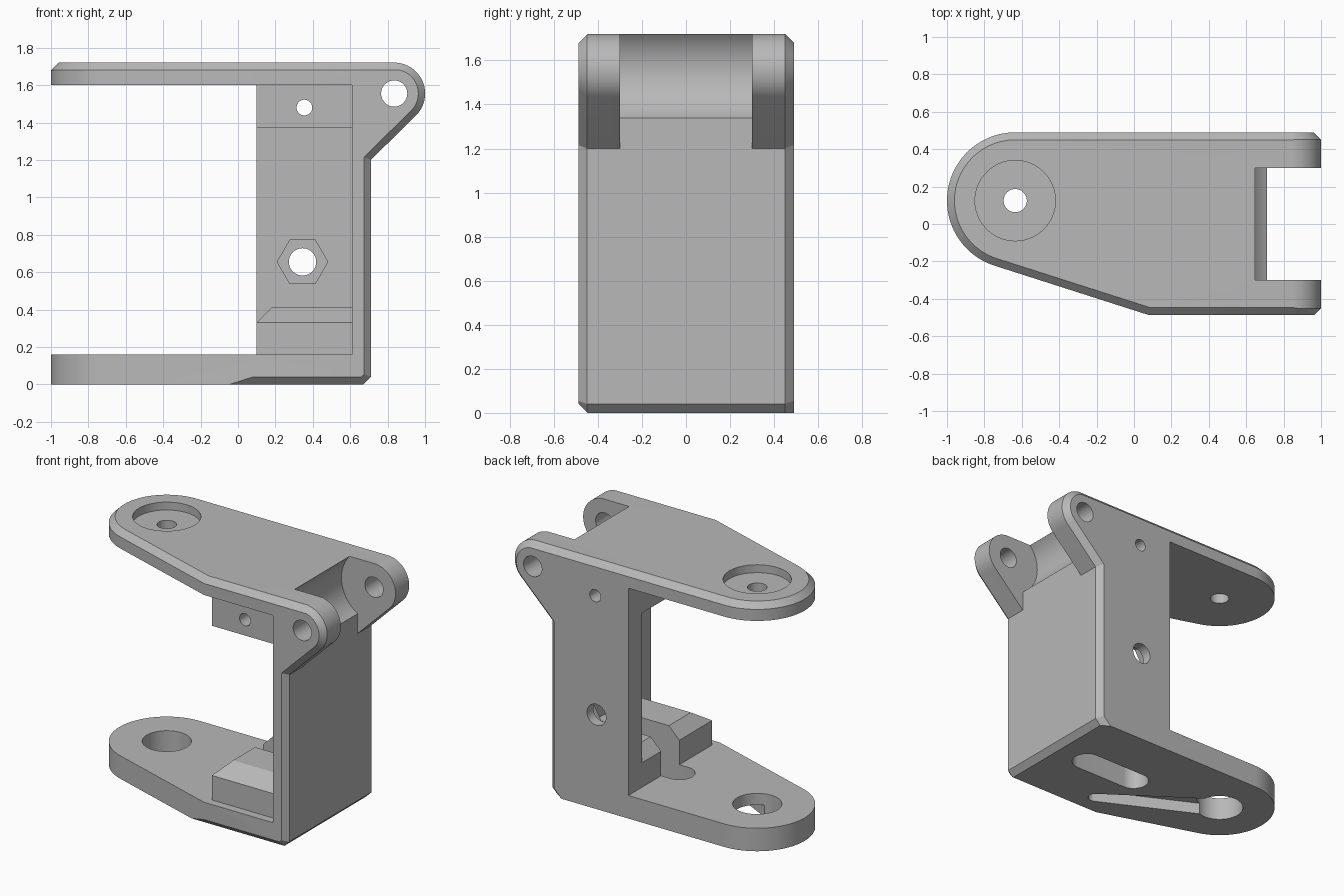
import bpy, bmesh, math
from mathutils import Vector

cube = bpy.data.objects.get("Cube")
if cube:
    bpy.data.objects.remove(cube, do_unlink=True)

gray = bpy.data.materials.new("plain_gray")
gray.use_nodes = True
gray.diffuse_color = (0.48, 0.48, 0.48, 1)
gray.node_tree.nodes["Principled BSDF"].inputs["Base Color"].default_value = (0.48, 0.48, 0.48, 1)

PLACE = {
    "x": lambda u, v, h: (h, u, v),
    "y": lambda u, v, h: (u, h, v),
    "z": lambda u, v, h: (u, v, h),
}


def arc(cx, cy, r, start, end, n=32):
    angles = [math.radians(start + (end - start) * i / n) for i in range(n + 1)]
    return [(cx + r * math.cos(a), cy + r * math.sin(a)) for a in angles]


def circle(cx, cy, r, n=64):
    return arc(cx, cy, r, 0, 360, n)[:-1]


def inset(points, d):
    """Mitred inward offset of a counter-clockwise outline."""
    if d == 0:
        return points
    result = []
    for i, p in enumerate(points):
        p = Vector(p)
        a = (p - Vector(points[i - 1])).normalized()
        b = (Vector(points[(i + 1) % len(points)]) - p).normalized()
        na, nb = Vector((-a.y, a.x)), Vector((-b.y, b.x))
        result.append(tuple(p + (na + nb) * d / (1 + na.dot(nb))))
    return result


def prism(name, outline, axis, layers):
    """Stack an outline along an axis; each layer is (height, inset)."""
    bm = bmesh.new()
    rings = [[bm.verts.new(PLACE[axis](u, v, h)) for u, v in inset(outline, d)] for h, d in layers]
    bm.faces.new(rings[0])
    bm.faces.new(rings[-1])
    n = len(outline)
    for low, high in zip(rings, rings[1:]):
        for i in range(n):
            j = (i + 1) % n
            bm.faces.new((low[i], low[j], high[j], high[i]))
    bmesh.ops.recalc_face_normals(bm, faces=bm.faces)
    mesh = bpy.data.meshes.new(name)
    bm.to_mesh(mesh)
    bm.free()
    obj = bpy.data.objects.new(name, mesh)
    bpy.context.collection.objects.link(obj)
    mesh.materials.append(gray)
    return obj


def combine(target, tool, operation="DIFFERENCE"):
    tool.hide_render = True
    mod = target.modifiers.new("combine", "BOOLEAN")
    mod.operation, mod.solver, mod.object = operation, "EXACT", tool
    bpy.context.view_layer.objects.active = target
    bpy.ops.object.modifier_apply(modifier=mod.name)
    bpy.data.objects.remove(tool, do_unlink=True)


def cut(outline, axis, low, high):
    combine(bracket, prism("cutter", outline, axis, [(low, 0), (high, 0)]))


def box(x0, x1, y0, y1, z0, z1):
    cut([(x0, y0), (x1, y0), (x1, y1), (x0, y1)], "z", z0, z1)


C = 0.04                    # chamfer
PX, PY, PR = -0.635, 0.125, 0.365   # pivot of the two arms
HX, HZ, HR = 0.835, 1.555, 0.165    # hinge axis

# Plan shape: rounded arm end, tapered front edge, chamfered top rim
plan = arc(PX, PY, PR, 90, 252.4, 48) + [(0.08, -0.487), (1.2, -0.487), (1.2, 0.49)]
bracket = prism("servo_bracket", plan, "z", [(0, 0), (1.72 - C, 0), (1.72, C)])

# Lower front edge chamfer
bm = bmesh.new()
bm.from_mesh(bracket.data)
cutres = bmesh.ops.bisect_plane(bm, geom=bm.verts[:] + bm.edges[:] + bm.faces[:],
                                plane_co=(0, -0.487 + C, 0), plane_no=(0, -1, -1), clear_outer=True)
bmesh.ops.holes_fill(bm, edges=[e for e in bm.edges if e.is_boundary], sides=0)
bmesh.ops.recalc_face_normals(bm, faces=bm.faces)
bm.to_mesh(bracket.data)
bm.free()

# Side profile with hinge nose, chamfered on both flanks
side = [(-1.3, -0.2), (0.47, -0.2), (0.71, 0.04), (0.71, 1.2)]
side += arc(HX, HZ, HR + 0.0005, -45, 90) + [(-1.3, 1.7205)]
combine(bracket, prism("side_profile", side, "y",
                       [(-0.4905, C), (-0.4905 + C, 0), (0.4905 - C, 0), (0.4905, C)]), "INTERSECT")

# Open space between the arms, leaving a back wall and two mounting blocks
box(-1.3, 0.1, -0.7, 0.7, 0.16, 1.6)
box(0.05, 0.61, -0.7, -0.43, 0.16, 1.6)
box(0.05, 0.61, -0.6, 0.34, 0.41, 1.37)

# Sloped edges of the lower block
cut([(0.05, 0.28), (0.25, 0.48), (0.05, 0.48)], "y", -0.7, 0.34)
cut([(-0.49, 0.29), (-0.25, 0.45), (-0.49, 0.45)], "x", 0.05, 0.61)

# Gap between the hinge lugs
cut(circle(HX, HZ, 0.25, 96), "y", -0.3, 0.3)
box(0.71, 1.2, -0.3, 0.3, 1.1, 1.8)

# Cross holes: hinge pin, block screw, cable bolt with nut pocket
cut(circle(HX, HZ, 0.07), "y", -0.7, 0.7)
cut(circle(0.355, 1.48, 0.042), "y", -0.7, 0.7)
cut(circle(0.345, 0.655, 0.073), "y", 0.2, 0.7)
cut(circle(0.345, 0.655, 0.135, 6), "y", 0.2, 0.42)

# Upper arm: counterbore and screw hole
cut(circle(PX, PY, 0.215), "z", 1.665, 1.9)
cut(circle(PX, PY, 0.062), "z", 1.5, 1.9)

# Lower arm: pivot hole and tapered horn pocket beneath
cut(circle(PX, PY, 0.155), "z", -0.1, 0.3)
tip = Vector((0.08, -0.3))
reach = tip - Vector((PX, PY))
heading = math.degrees(math.atan2(reach.y, reach.x))
spread = math.degrees(math.acos((0.11 - 0.05) / reach.length))
horn = arc(tip.x, tip.y, 0.05, heading - spread, heading + spread, 16)
horn += arc(PX, PY, 0.11, heading + spread, heading + 360 - spread, 32)
cut(horn, "z", -0.1, 0.08)

# Cable slot through the floor and lower block
slot = arc(0.43, 0.03, 0.1, -90, 90) + arc(0.03, 0.03, 0.1, 90, 270)
cut(slot, "z", -0.1, 0.6)

# Shading
bpy.ops.object.select_all(action="DESELECT")
bracket.select_set(True)
bpy.context.view_layer.objects.active = bracket
bpy.ops.object.shade_smooth_by_angle(angle=math.radians(25))
